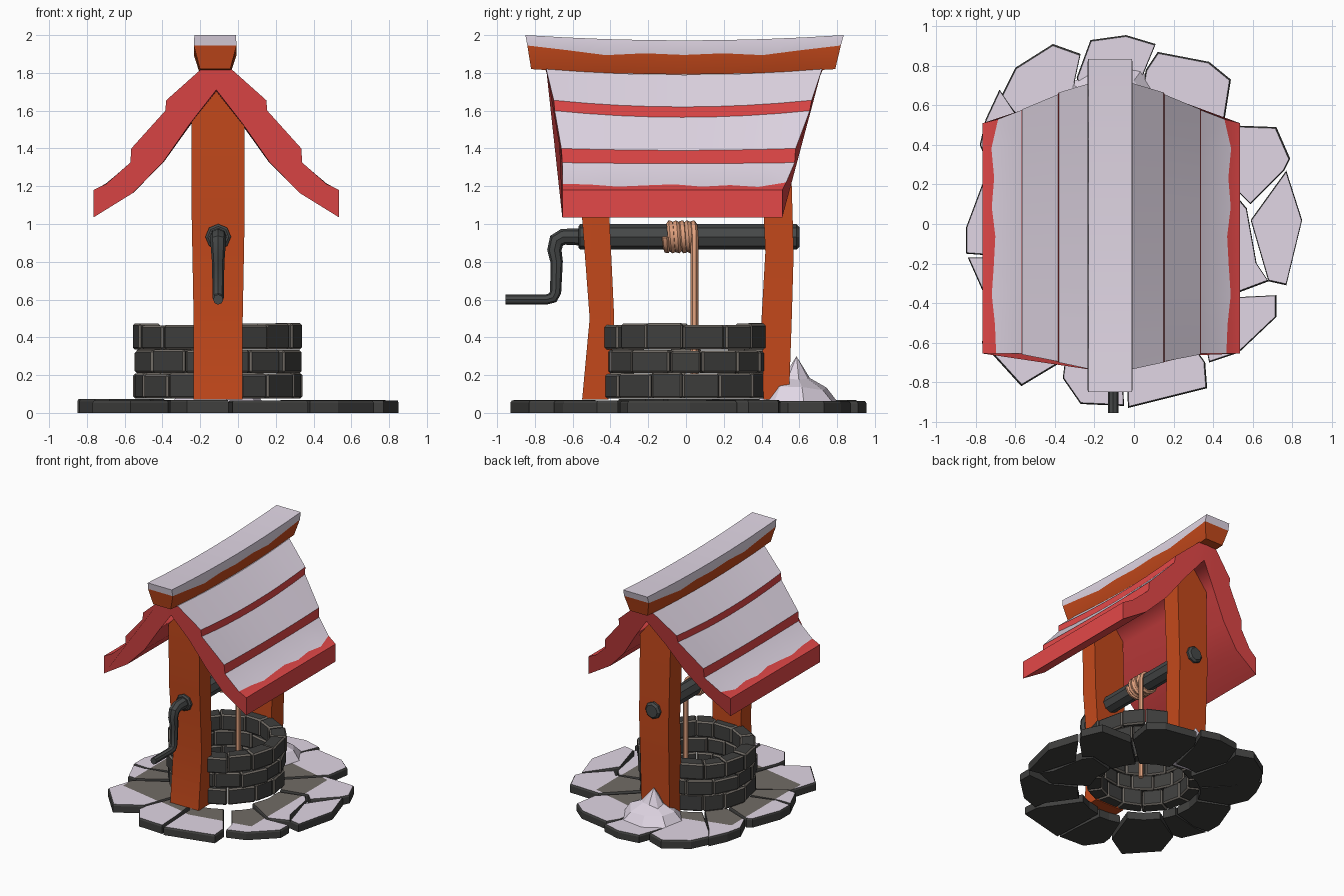
import bpy, bmesh, math, random
from mathutils import Vector

if "Cube" in bpy.data.objects:
    bpy.data.objects.remove(bpy.data.objects["Cube"])
random.seed(4)
CX, WX = -0.115, -0.105  # axis of the roof; axis of the well, posts and windlass

def mat(name, r, g, b):
    m = bpy.data.materials.new(name)
    m.diffuse_color = (r, g, b, 1)
    m.use_nodes = True
    m.node_tree.nodes["Principled BSDF"].inputs["Base Color"].default_value = m.diffuse_color
    return m

SNOW = mat("snow", 0.75, 0.675, 0.78)
RED = mat("red_shingle", 0.77, 0.065, 0.065)
WOOD = mat("orange_wood", 0.55, 0.066, 0.011)
DARK = mat("dark_stone", 0.05, 0.05, 0.048)
GREY = mat("worn_stone", 0.165, 0.148, 0.13)
IRON = mat("dark_iron", 0.06, 0.064, 0.064)
ROPE = mat("rope", 0.76, 0.36, 0.21)

def finish(name, bm, mats, smooth=None):
    bmesh.ops.recalc_face_normals(bm, faces=bm.faces)
    me = bpy.data.meshes.new(name)
    bm.to_mesh(me)
    bm.free()
    for m in mats:
        me.materials.append(m)
    ob = bpy.data.objects.new(name, me)
    bpy.context.collection.objects.link(ob)
    if smooth:
        bpy.ops.object.select_all(action='DESELECT')
        ob.select_set(True)
        bpy.context.view_layer.objects.active = ob
        bpy.ops.object.shade_smooth_by_angle(angle=math.radians(smooth))
    return ob

def loft(bm, rings, seg_mats, caps, closed=True):
    """Skin equal-length rings; seg_mats by profile segment, caps = [(indices, mat)]."""
    vs = [[bm.verts.new(p) for p in r] for r in rings]
    n = len(rings[0])
    for a, b in zip(vs, vs[1:]):
        for i in range(n if closed else n - 1):
            j = (i + 1) % n
            bm.faces.new((a[i], a[j], b[j], b[i])).material_index = seg_mats[i]
    for r in (vs[0], vs[-1]):
        for idx, m in caps:
            bm.faces.new([r[i] for i in idx]).material_index = m
    return vs

def tube(name, pts, material, sides_res, smooth):
    """Round bar through pts = (x, y, z, radius)."""
    cu = bpy.data.curves.new(name + "_path", 'CURVE')
    cu.dimensions, cu.bevel_depth, cu.bevel_resolution, cu.use_fill_caps = '3D', 1.0, sides_res, True
    sp = cu.splines.new('POLY')
    sp.points.add(len(pts) - 1)
    for p, (x, y, z, r) in zip(sp.points, pts):
        p.co, p.radius = (x, y, z, 1), r
    tmp = bpy.data.objects.new(name + "_path", cu)
    bpy.context.collection.objects.link(tmp)
    me = bpy.data.meshes.new_from_object(tmp.evaluated_get(bpy.context.evaluated_depsgraph_get()))
    bpy.data.objects.remove(tmp)
    bm = bmesh.new()
    bm.from_mesh(me)
    for f in bm.faces:
        f.material_index, f.smooth = 0, False
    return finish(name, bm, [material], smooth)

# Paving: outer edges read counter-clockwise; inner edge follows a circle round the well
stones = [
    [(.52, -.35), (.68, -.29), (.62, -.2), (.57, .08), (.52, .14)],
    [(.53, .16), (.59, .1), (.76, .27), (.79, .33), (.72, .49), (.45, .5)],
    [(.46, .54), (.49, .73), (.38, .82), (.12, .87), (.06, .78)],
    [(.04, .74), (.11, .91), (-.04, .955), (-.22, .93), (-.29, .74)],
    [(-.3, .72), (-.27, .86), (-.41, .91), (-.6, .79), (-.67, .65), (-.62, .58)],
    [(-.6, .56), (-.68, .68), (-.75, .53), (-.78, .4), (-.72, .26)],
    [(-.72, .24), (-.76, .22), (-.85, -.02), (-.85, -.15), (-.72, -.16)],
    [(-.74, -.17), (-.84, -.17), (-.76, -.35), (-.68, -.36)],
    [(-.7, -.38), (-.77, -.6), (-.57, -.82), (-.37, -.7)],
    [(-.35, -.7), (-.36, -.78), (-.27, -.91), (-.05, -.92), (-.06, -.72)],
    [(-.04, -.72), (-.03, -.93), (.37, -.83), (.36, -.7)],
    [(.36, -.6), (.38, -.7), (.53, -.65), (.72, -.47), (.72, -.36), (.52, -.37)]]
polys = [[(.68, -.29), (.77, -.31), (.85, .02), (.77, .27), (.59, .02)]]
for s, r in zip(stones, (.42, .42, .42, .48, .42, .42, .42, .42, .42, .5, .48, .5)):
    a0, a1 = (math.atan2(q[1], q[0] + .1) for q in (s[0], s[-1]))
    a1 += 2 * math.pi if a1 < a0 else 0
    polys.append(s + [(-.1 + r * math.cos(a), r * math.sin(a))
                      for a in (a1 - .02, (a0 + a1) / 2, a0 + .02)])
bm = bmesh.new()
for p in polys:
    h, n = random.uniform(.062, .076), len(p)
    c = sum((Vector(q) for q in p), Vector((0, 0))) / n
    top = [c + (Vector(q) - c) * .97 for q in p]
    loft(bm, [[(x, y, 0) for x, y in p], [(x, y, h - .012) for x, y in p],
              [(x, y, h) for x, y in top]], [0] * n, [(range(n), 0)])
# snow lies outside the patch sheltered by the roof
shelter = [((1, 0, 0), .50), ((-1, 0, 0), .70), ((.25, 1, 0), .58), ((-.25, 1, 0), .58),
           ((.2, -1, 0), .64), ((-.2, -1, 0), .64)]
for no, d in shelter:
    no = Vector(no)
    bmesh.ops.bisect_plane(bm, geom=bm.verts[:] + bm.edges[:] + bm.faces[:],
                           plane_co=no * d / no.length_squared, plane_no=no)
bm.normal_update()
for f in bm.faces:
    c = f.calc_center_median()
    if c.z > .06 and abs(f.normal.z) > .9:
        f.material_index = 2 if any(c.dot(Vector(no)) > d for no, d in shelter) else 1
finish("paving_stones", bm, [DARK, GREY, SNOW])

# Well wall: three staggered courses of chamfered blocks
bm = bmesh.new()
N = 14
for row, (z0, z1) in enumerate(((.075, .21), (.21, .335), (.335, .47))):
    cuts = [(i + .5 * (row % 2) + random.uniform(-.13, .13)) * 2 * math.pi / N for i in range(N)]
    cuts.append(cuts[0] + 2 * math.pi)
    for a, b in zip(cuts, cuts[1:]):
        ro, dz = .445 + random.uniform(-.012, .012), random.uniform(-.006, .006)
        a, b = a + .004, b - .004
        loft(bm, [[(WX + r * math.cos(t), r * math.sin(t), z)
                   for r, t in ((.33, a), (ro, a), (ro, b), (.33, b))] for z in (z0 + .001, z1 - .001 + dz)],
             [0] * 4, [(range(4), 0)])
bev = finish("well_wall", bm, [DARK, GREY]).modifiers.new("chamfer", 'BEVEL')
bev.width, bev.segments, bev.material = .011, 1, 1

# Posts: slightly bowed boards with a pointed top; levels = (z, half width, y0, y1)
def post(name, levels):
    rings, k = [], len(levels)
    for y in (2, 3):
        right = [(WX + lv[1], lv[y], lv[0]) for lv in levels]
        left = [(2 * WX - x, yy, z) for x, yy, z in reversed(right)]
        rings.append(right + [(CX, levels[-1][y], 1.705)] + left)
    n = 2 * k + 1
    caps = [((i, i + 1, n - 2 - i, n - 1 - i), 0) for i in range(k - 1)] + [((k - 1, k, k + 1), 0)]
    bm = bmesh.new()
    loft(bm, rings, [0] * n, caps)
    finish(name, bm, [WOOD], 25)

post("front_post", [(.07, .13, -.55, -.41), (.5, .13, -.51, -.38), (1.03, .14, -.55, -.405), (1.54, .14, -.56, -.42)])
post("back_post", [(.07, .13, .41, .545), (.5, .13, .40, .56), (.85, .135, .42, .57), (1.54, .14, .39, .55)])

# Roof: half profile (dx, z, y_front, y_back, sag), lofted along y and mirrored
prof = [(0, 1.82, -.745, .725, .03), (.08, 1.82, -.74, .72, .03), (.265, 1.655, -.70, .665, .035),
        (.27, 1.60, -.695, .655, .035), (.45, 1.40, -.66, .58, .01), (.455, 1.325, -.655, .575, .005),
        (.59, 1.213, -.655, .53, 0), (.65, 1.18, -.655, .51, 0), (.65, 1.035, -.655, .51, 0),
        (.44, 1.165, -.655, .53, 0), (.28, 1.33, -.655, .575, .005), (.14, 1.53, -.675, .625, .01),
        (0, 1.71, -.71, .68, .02)]
wave = [0, .006, .022, .012, .004, .022, .01, .024, -.01]
rings = []
for k, wv in enumerate(wave):
    t, ring = k / 8, []
    for i, (dx, z, y0, y1, sag) in enumerate(prof):
        w = wv if i == 6 else 0  # ragged lower edge of the snow
        ring.append((dx + w - (.008 if i == 6 else 0), y0 + (y1 - y0) * t, z - sag * 4 * t * (1 - t) - w * .7))
    rings.append(ring)
bm = bmesh.new()
loft(bm, rings, [1, 1, 0, 1, 0, 1, 0, 0, 0, 0, 0, 0], [(range(13), 0)], closed=False)
roof = finish("roof", bm, [RED, SNOW], 25)
roof.location.x = CX
roof.modifiers.new("mirror", 'MIRROR')

# Ridge beam with a cap of snow
rings = []
for k, w in enumerate([0, .012, .03, .015, .022, .015, .03, .012, 0]):
    t = k / 8
    s = .028 * 4 * t * (1 - t)
    half = [(.08, -.82, .79, 1.82 - s), (.113, -.84, .82, 1.945 - s - w), (.11, -.85, .835, 2 - s)]
    pts = [(CX - .006 + hw, y0 + (y1 - y0) * t, z) for hw, y0, y1, z in half]
    rings.append(pts + [(2 * (CX - .006) - x, y, z) for x, y, z in reversed(pts)])
bm = bmesh.new()
loft(bm, rings, [0, 1, 1, 1, 0, 0], [((0, 1, 4, 5), 0), ((1, 2, 3, 4), 1)])
finish("ridge_beam", bm, [WOOD, SNOW], 25)

# Windlass: axle, crank and wound rope
AZ = .932
tube("axle", [(WX, -.57, AZ, .055), (WX, -.56, AZ, .068), (WX, .585, AZ, .068), (WX, .60, AZ, .052)], IRON, 2, None)
tube("crank", [(WX, -.55, AZ, .046), (WX, -.65, AZ, .043), (WX, -.685, AZ - .02, .042), (WX, -.697, AZ - .07, .038),
               (WX, -.685, .80, .033), (WX, -.69, .64, .03), (WX, -.705, .61, .03), (WX, -.74, .6, .027),
               (WX, -.955, .6, .027)], IRON, 2, 40)
coil = []
for i in range(61):
    a = 2 * math.pi * (5 - i / 12)
    coil.append((WX + .073 * math.cos(a), -.108 + .153 * i / 60, AZ + .068 * math.sin(a), .02))
tube("rope", coil + [(WX + .075, .045, .8, .02), (WX + .075, .045, .08, .02)], ROPE, 1, 40)

# Snow drift against the back post
rings = []
for z, s in ((.05, 1), (.125, .72), (.17, .36)):
    ring = []
    for i in range(8):
        a, r = i * math.pi / 4 + .2, s * random.uniform(.92, 1.06)
        ring.append((WX + .25 * r * math.cos(a), .58 + (.23 if math.sin(a) > 0 else .22) * r * math.sin(a),
                     z + (random.uniform(-.015, .015) if s < 1 else 0)))
    rings.append(ring)
bm = bmesh.new()
vs = loft(bm, rings, [0] * 8, [])
bm.faces.new(vs[0])
tip = bm.verts.new((WX - .01, .585, .30))
for i in range(8):
    bm.faces.new((vs[2][i], vs[2][(i + 1) % 8], tip))
finish("snow_drift", bm, [SNOW])
